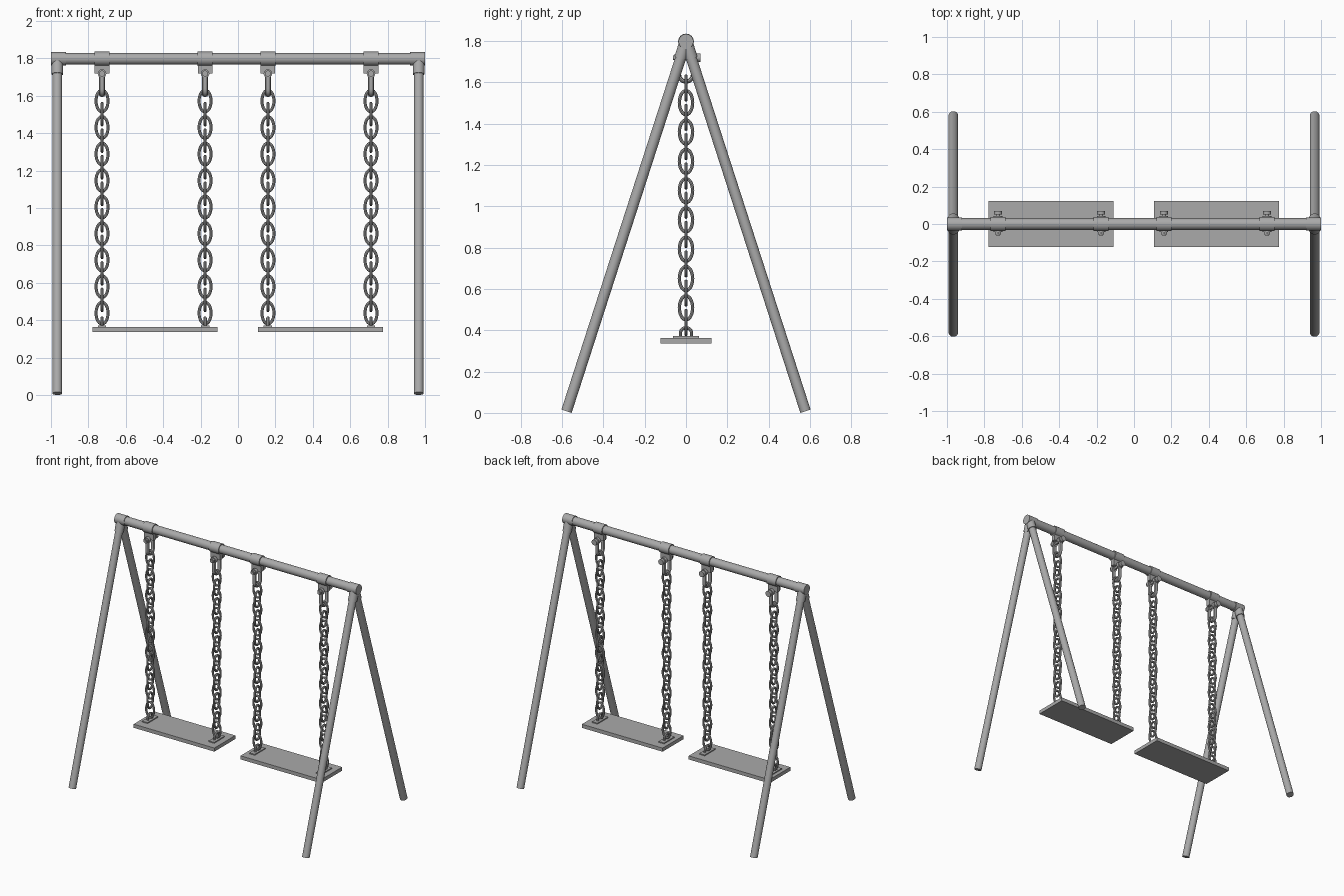
import bpy, bmesh
from math import sin, cos, pi
from mathutils import Vector, Matrix

if "Cube" in bpy.data.objects:
    bpy.data.objects.remove(bpy.data.objects["Cube"])

steel = bpy.data.materials.new("grey_steel")
steel.use_nodes = True
GREY = (0.4, 0.4, 0.4, 1)
steel.diffuse_color = GREY
steel.node_tree.nodes["Principled BSDF"].inputs["Base Color"].default_value = GREY


def finish(name, bm):
    """Turn a bmesh into a shaded object."""
    bmesh.ops.recalc_face_normals(bm, faces=bm.faces)
    mesh = bpy.data.meshes.new(name)
    bm.to_mesh(mesh)
    bm.free()
    mesh.materials.append(steel)
    obj = bpy.data.objects.new(name, mesh)
    bpy.context.collection.objects.link(obj)
    bpy.ops.object.select_all(action="DESELECT")
    obj.select_set(True)
    bpy.context.view_layer.objects.active = obj
    bpy.ops.object.shade_smooth_by_angle(angle=0.7)
    return obj


def rod(name, a, b, radius, sides=24):
    a, b = Vector(a), Vector(b)
    bm = bmesh.new()
    turn = (b - a).to_track_quat("Z", "Y").to_matrix().to_4x4()
    bmesh.ops.create_cone(bm, cap_ends=True, segments=sides, radius1=radius, radius2=radius,
                          depth=(b - a).length, matrix=Matrix.Translation((a + b) / 2) @ turn)
    return finish(name, bm)


def box(name, centre, size):
    bm = bmesh.new()
    bmesh.ops.create_cube(bm, size=1, matrix=Matrix.Translation(centre) @ Matrix.Diagonal((*size, 1)))
    return finish(name, bm)


def sweep(bm, path, normal, half_in, half_out, closed, sides=8):
    """Sweep an oval section along a flat path; normal is the path plane's normal."""
    n = len(path)
    rings = []
    for i, p in enumerate(path):
        before = path[(i - 1) % n] if closed else path[max(i - 1, 0)]
        after = path[(i + 1) % n] if closed else path[min(i + 1, n - 1)]
        side = (after - before).normalized().cross(normal)
        rings.append([bm.verts.new(p + side * half_in * cos(2 * pi * k / sides)
                                   + normal * half_out * sin(2 * pi * k / sides))
                      for k in range(sides)])
    for i in range(n if closed else n - 1):
        r, s = rings[i], rings[(i + 1) % n]
        for k in range(sides):
            m = (k + 1) % sides
            bm.faces.new((r[k], r[m], s[m], s[k]))
    if not closed:
        bm.faces.new(rings[0])
        bm.faces.new(rings[-1])


def u_loop(name, x, top, bottom, half_width, thick, half_x, flip=1):
    """U-shaped bar in the y-z plane; flip = -1 makes an arch."""
    curve_z = bottom + flip * half_width
    path = [Vector((x, -half_width, top))]
    for i in range(13):
        t = pi * i / 12
        path.append(Vector((x, -half_width * cos(t), curve_z - flip * half_width * sin(t))))
    path.append(Vector((x, half_width, top)))
    bm = bmesh.new()
    sweep(bm, path, Vector((1, 0, 0)), thick, half_x, False)
    return finish(name, bm)


BEAM_Z = 1.797
LEG_X = 0.966

# Frame: beam, splayed legs and corner fittings
rod("top_beam", (-0.98, 0, BEAM_Z), (0.98, 0, BEAM_Z), 0.031)
for sx, side in ((1, "left"), (-1, "right")):
    x = sx * LEG_X
    rod(f"{side}_corner_fitting", (sx * 0.92, 0, BEAM_Z), (sx, 0, BEAM_Z), 0.036)
    for sy, end in ((-1, "front"), (1, "back")):
        apex, foot = Vector((x, 0, BEAM_Z)), Vector((x, sy * 0.578, 0.008))
        rod(f"{side}_{end}_leg", apex, foot, 0.026)
        rod(f"{side}_{end}_leg_socket", apex, apex.lerp(foot, 0.046), 0.031)


def chain(name, x):
    """Oval links, turned a quarter from one to the next."""
    bm = bmesh.new()
    for i in range(17):
        z = 1.572 - i * 0.0709
        across = Vector((0, 1, 0)) if i % 2 else Vector((1, 0, 0))
        normal = across.cross(Vector((0, 0, 1)))
        path = [Vector((x, 0, z)) + across * 0.032 * cos(2 * pi * k / 28)
                + Vector((0, 0, 0.058 * sin(2 * pi * k / 28))) for k in range(28)]
        sweep(bm, path, normal, 0.008, 0.008, True)
    finish(name, bm)


def hanger(name, x):
    # Clamp, tab, bolt and shackle on the beam
    rod(f"{name}_clamp", (x - 0.04, 0, BEAM_Z), (x + 0.04, 0, BEAM_Z), 0.038)
    box(f"{name}_tab", (x, 0, 1.745), (0.078, 0.03, 0.055))
    rod(f"{name}_bolt", (x, -0.062, 1.718), (x, 0.06, 1.718), 0.011, 12)
    rod(f"{name}_bolt_head", (x, 0.05, 1.718), (x, 0.07, 1.718), 0.021, 16)
    rod(f"{name}_bolt_nut", (x, -0.056, 1.718), (x, -0.044, 1.718), 0.018, 6)
    for sy in (-1, 1):
        rod(f"{name}_shackle_eye", (x, sy * 0.023, 1.718), (x, sy * 0.044, 1.718), 0.023, 16)
    u_loop(f"{name}_shackle", x, 1.72, 1.603, 0.033, 0.01, 0.016)
    chain(f"{name}_chain", x)
    # Staple and plate on the seat
    box(f"{name}_seat_plate", (x, 0, 0.367), (0.045, 0.125, 0.008))
    u_loop(f"{name}_seat_staple", x, 0.36, 0.412, 0.027, 0.008, 0.009, -1)


# Two swings
for name, seat_x, chain_x in (("right_swing", -0.443, (-0.727, -0.176)),
                              ("left_swing", 0.441, (0.16, 0.711))):
    box(f"{name}_seat", (seat_x, 0, 0.35), (0.668, 0.247, 0.027))
    for i, x in enumerate(chain_x):
        hanger(f"{name}_{('right', 'left')[i]}", x)
